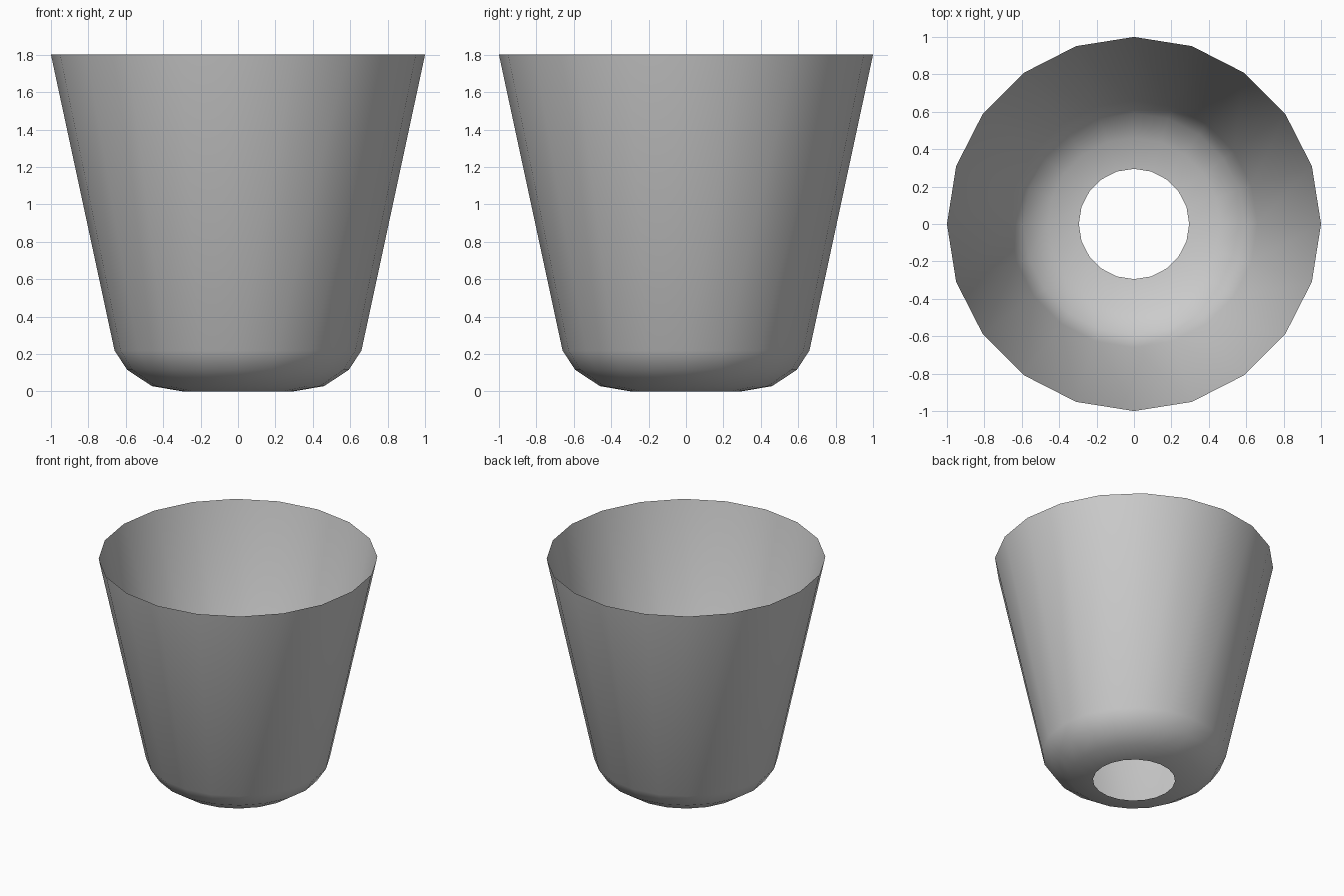
import bpy, bmesh
from math import cos, sin, pi

if "Cube" in bpy.data.objects:
    bpy.data.objects.remove(bpy.data.objects["Cube"])

SIDES = 20
# Cup profile from the open base hole up to the rim: (radius, height)
PROFILE = [(0.295, 0.0), (0.46, 0.028), (0.592, 0.115), (0.66, 0.218), (1.0, 1.8)]

# Thin open cup wall, lathed around z
bm = bmesh.new()
rings = [[bm.verts.new((r * cos(2 * pi * i / SIDES), r * sin(2 * pi * i / SIDES), z))
          for i in range(SIDES)] for r, z in PROFILE]
for low, high in zip(rings, rings[1:]):
    for i in range(SIDES):
        j = (i + 1) % SIDES
        face = bm.faces.new((low[i], low[j], high[j], high[i]))
        face.smooth = True

mesh = bpy.data.meshes.new("tapered_cup")
bm.to_mesh(mesh)
bm.free()
cup = bpy.data.objects.new("tapered_cup", mesh)
bpy.context.collection.objects.link(cup)
